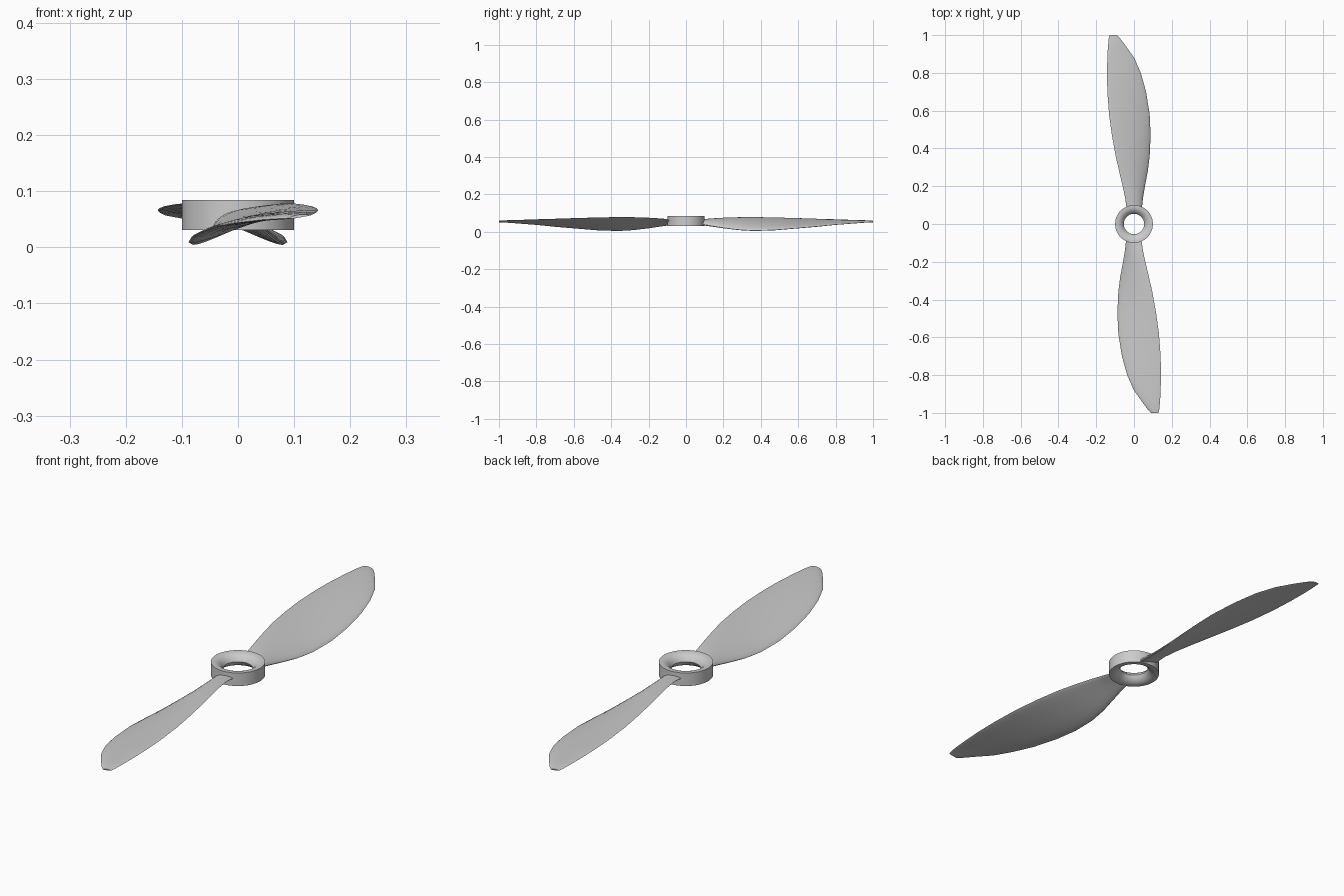
import bpy, bmesh
from math import pi, sin, cos

if "Cube" in bpy.data.objects:
    bpy.data.objects.remove(bpy.data.objects["Cube"])

def make_object(name, bm):
    bmesh.ops.recalc_face_normals(bm, faces=bm.faces)
    mesh = bpy.data.meshes.new(name)
    bm.to_mesh(mesh)
    bm.free()
    obj = bpy.data.objects.new(name, mesh)
    bpy.context.collection.objects.link(obj)
    bpy.ops.object.select_all(action='DESELECT')
    bpy.context.view_layer.objects.active = obj
    obj.select_set(True)
    bpy.ops.object.shade_smooth_by_angle(angle=0.7)
    return obj

def bridge(bm, a, b):
    n = len(a)
    for i in range(n):
        bm.faces.new((a[i], a[(i + 1) % n], b[(i + 1) % n], b[i]))

# Hub ring: straight outer wall, flared bore
profile = [(.1, .031), (.1, .084), (.086, .084), (.076, .081), (.067, .075),
           (.059, .067), (.054, .058), (.059, .048), (.067, .04), (.076, .034), (.086, .031)]
bm = bmesh.new()
N = 48
rings = [[bm.verts.new((r * cos(2 * pi * i / N), r * sin(2 * pi * i / N), z))
          for r, z in profile] for i in range(N)]
for i in range(N):
    bridge(bm, rings[i], rings[(i + 1) % N])
make_object("hub_ring", bm)

# Blade stations: y, trailing x, leading x, trailing z, leading z, thickness
stations = [(.085, -.040, .042, .060, .040, .022),
            (.14, -.047, .048, .069, .031, .022),
            (.20, -.060, .058, .074, .021, .021),
            (.28, -.079, .073, .077, .011, .020),
            (.36, -.097, .083, .078, .006, .019),
            (.47, -.117, .088, .076, .009, .017),
            (.58, -.132, .083, .073, .018, .015),
            (.70, -.141, .064, .069, .028, .013),
            (.80, -.143, .036, .066, .038, .011),
            (.88, -.141, .001, .063, .044, .009),
            (.94, -.138, -.042, .061, .049, .008),
            (.98, -.134, -.072, .059, .051, .007),
            (1.0, -.129, -.092, .057, .052, .005)]

def blade(name, sign):
    bm = bmesh.new()
    K = 24
    loops = []
    for y, x0, x1, z0, z1, t in stations:
        loop = []
        for i in range(K):
            a = 2 * pi * i / K
            u = (1 + cos(a)) / 2                      # 1 = rounded leading edge
            x = x0 + (x1 - x0) * u
            fat = sin(a) * (.45 + .55 * u) * t * .68
            camber = .25 * t * sin(pi * u)
            z = z0 + (z1 - z0) * u + fat + camber
            loop.append(bm.verts.new((sign * x, sign * y, z)))
        loops.append(loop)
    for a, b in zip(loops, loops[1:]):
        bridge(bm, a, b)
    bm.faces.new(loops[0])
    bm.faces.new(loops[-1])
    return make_object(name, bm)

# Two blades, half a turn apart
blade("blade_rear", 1)
blade("blade_front", -1)
